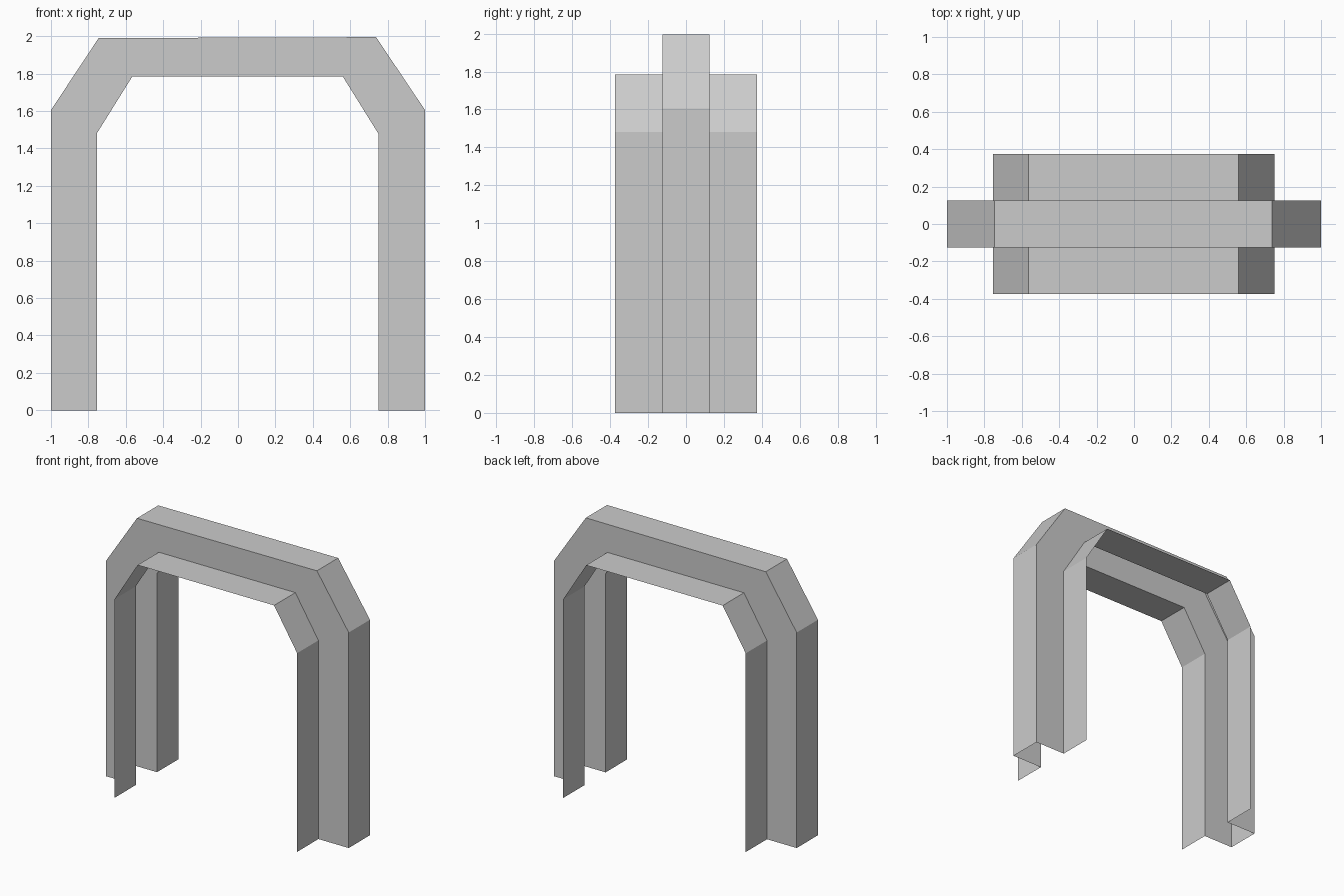
import bpy, bmesh

if "Cube" in bpy.data.objects:
    bpy.data.objects.remove(bpy.data.objects["Cube"])

# Arch paths (x, z) for the inner flange line and the raised outer crown line
INNER = [(-0.755, 0), (-0.755, 1.48), (-0.565, 1.785), (0.56, 1.785), (0.75, 1.48), (0.75, 0)]
OUTER = [(-1, 0), (-1, 1.605), (-0.745, 1.99), (0.738, 1.995), (1, 1.605), (1, 0)]

# Open hat-shaped cross-section: flange, web, crown, web, flange
SECTION = [(INNER, -0.375), (INNER, -0.125), (OUTER, -0.125),
           (OUTER, 0.125), (INNER, 0.125), (INNER, 0.375)]

# Sweep the section along the arch as a single-skin sheet
bm = bmesh.new()
rails = [[bm.verts.new((x, y, z)) for x, z in path] for path, y in SECTION]
for a, b in zip(rails, rails[1:]):
    for i in range(len(a) - 1):
        bm.faces.new((a[i], b[i], b[i + 1], a[i + 1]))

# Face the sheet outwards (crown normals point up)
bm.normal_update()
crown = max(bm.faces, key=lambda f: f.calc_center_median().z)
if crown.normal.z < 0:
    bmesh.ops.reverse_faces(bm, faces=bm.faces[:])

mesh = bpy.data.meshes.new("arch_support")
bm.to_mesh(mesh)
bm.free()
arch = bpy.data.objects.new("arch_support", mesh)
bpy.context.collection.objects.link(arch)
